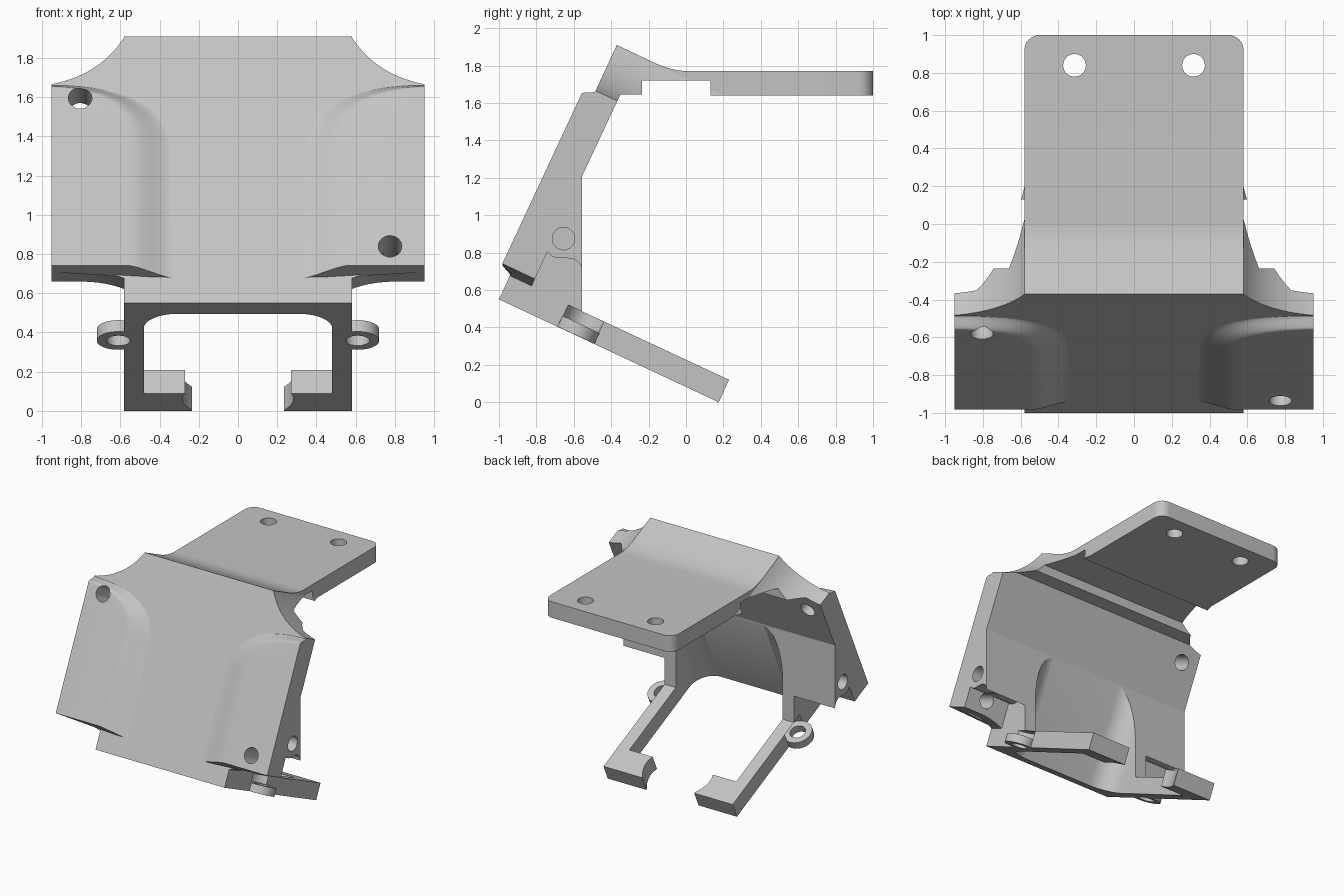
import bpy, bmesh, math
from mathutils import Vector

if "Cube" in bpy.data.objects:
    bpy.data.objects.remove(bpy.data.objects["Cube"])

grey = bpy.data.materials.new("light_grey")
grey.use_nodes = True
grey.diffuse_color = (0.55, 0.55, 0.55, 1)
grey.node_tree.nodes["Principled BSDF"].inputs["Base Color"].default_value = (0.55, 0.55, 0.55, 1)

TILT = math.radians(25)
S, C = math.sin(TILT), math.cos(TILT)


# Frames: u runs back along the arms, v runs up the tilted front face
def tilted(x, u, v):
    return Vector((x, C * u + S * v, -S * u + C * v))


def side(y, z, x):
    return Vector((x, y, z))


def face_on(x, v, u):
    return tilted(x, u, v)


def plan(x, y, z):
    return Vector((x, y, z))


def loft(name, rings):
    """Solid through closed rings of points, with capped ends."""
    bm = bmesh.new()
    loops = [[bm.verts.new(p) for p in ring] for ring in rings]
    n = len(loops[0])
    for a, b in zip(loops, loops[1:]):
        for i in range(n):
            j = (i + 1) % n
            bm.faces.new((a[i], a[j], b[j], b[i]))
    bm.faces.new(loops[0])
    bm.faces.new(loops[-1])
    bmesh.ops.remove_doubles(bm, verts=bm.verts, dist=1e-5)
    bmesh.ops.recalc_face_normals(bm, faces=bm.faces)
    mesh = bpy.data.meshes.new(name)
    bm.to_mesh(mesh)
    bm.free()
    mesh.materials.append(grey)
    ob = bpy.data.objects.new(name, mesh)
    bpy.context.collection.objects.link(ob)
    return ob


def prism(name, pts, frame, lo, hi):
    return loft(name, [[frame(a, b, c) for a, b in pts] for c in (lo, hi)])


def boolean(ob, tool, op="DIFFERENCE"):
    mod = ob.modifiers.new(op, "BOOLEAN")
    mod.operation, mod.object, mod.solver = op, tool, "EXACT"
    bpy.context.view_layer.objects.active = ob
    bpy.ops.object.modifier_apply(modifier=mod.name)
    bpy.data.objects.remove(tool)


def arc(cx, cy, r, start, end, n=12):
    angles = [math.radians(start + (end - start) * i / n) for i in range(n + 1)]
    return [(cx + r * math.cos(a), cy + r * math.sin(a)) for a in angles]


def circle(cx, cy, r, n=40):
    return arc(cx, cy, r, 0, 360, n)[:-1]


def bezier(p, q, r, n=14):
    out = []
    for i in range(n + 1):
        t = i / n
        out.append(tuple((1 - t) ** 2 * a + 2 * t * (1 - t) * b + t * t * c
                         for a, b, c in zip(p, q, r)))
    return out


def both(half):
    return half + [(-a, b) for a, b in reversed(half)]


# Bracket body: one side profile holding the top plate, front slab and arms
profile = [(-0.37, 1.91), (-0.19, 1.825)]
profile += bezier((-0.19, 1.825), (-0.08, 1.77), (0.02, 1.77), 10)[1:]
profile += [(1.05, 1.77), (1.05, 1.64), (0.13, 1.64), (0.13, 1.72), (-0.235, 1.72),
            (-0.235, 1.645), (-0.351, 1.645), (-0.555, 1.21), (-0.555, 0.486),
            (0.23, 0.12), (0.175, 0.0), (-1.0, 0.55)]
body = prism("bracket_body", profile, side, -1.1, 1.1)

# Front outline: narrow base, wide wings, concave shoulders
outline = [(0.58, -0.2), (0.58, 0.215)]
outline += bezier((0.58, 0.215), (0.68, 0.256), (0.8, 0.256), 8)[1:]
outline += [(0.95, 0.256)]
outline += bezier((0.95, 1.305), (0.70, 1.36), (0.58, 1.57), 20)
outline += [(0.58, 3)]
boolean(body, prism("outline", both(outline), face_on, -2, 2), "INTERSECT")

# Rounded corners of the top plate
plate_outline = [(1.2, -1.5), (1.2, 0.92)] + arc(0.5, 0.92, 0.08, 0, 90)
boolean(body, prism("plan", both(plate_outline), plan, -1, 3), "INTERSECT")

# Cavity between the arms, with hooked arm ends
cavity = arc(0.305, -0.835, 0.175, -90, 0, 14)
cavity += [(0.48, -0.05), (0.27, -0.05)]
cavity += bezier((0.27, -0.05), (0.31, 0.04), (0.235, 0.15), 8)[1:]
cavity += [(0.235, 0.4)]
boolean(body, prism("cavity", both(cavity), tilted, -0.3, 1.1))

for s in (-1, 1):
    # Notch under the rear of each wing
    notch = [(-0.98, 0.32), (-0.826, 0.62), (-0.741, 0.805), (-0.715, 0.78)]
    notch += bezier((-0.715, 0.78), (-0.695, 0.77), (-0.67, 0.77), 4)[1:]
    notch += bezier((-0.63, 0.77), (-0.56, 0.765), (-0.555, 0.70), 8)
    notch += [(-0.4, 0.70), (-0.4, 0.2)]
    boolean(body, prism("notch", notch, side, s * 0.58, s * 1.2))
    # Blind screw hole in the wing side
    boolean(body, prism("side_hole", circle(-0.655, 0.875, 0.06), side, s * 0.78, s * 1.1))
    # Plate hole
    boolean(body, prism("plate_hole", circle(s * 0.315, 0.84, 0.06), plan, 1.5, 1.9))
    # Clearance above the lug and the lug hole through the arm
    boolean(body, prism("clearance", circle(s * 0.61, -0.685, 0.11), tilted, 0.14, 0.205))
    boolean(body, prism("lug_hole", circle(s * 0.61, -0.685, 0.06), tilted, 0, 0.204))


# Raised front pads, blending into the centre face
def wing_pad(name, s):
    low = [(0.33, 0.215)] + bezier((0.33, 0.95), (0.36, 1.305), (0.95, 1.305), 20)
    high = [(0.55, 0.256)] + bezier((0.55, 1.0), (0.57, 1.235), (0.95, 1.258), 20)
    rings = []
    for (ax, av), (bx, bv) in zip(low, high):
        ring = [(ax, -1.125, av)]
        for i in range(11):
            t = i / 10
            rise = t * t * (3 - 2 * t)
            ring.append((ax + (bx - ax) * t, -1.139 - 0.064 * rise, av + (bv - av) * t))
        ring += [(0.95, -1.203, bv), (0.95, -1.125, bv)]
        rings.append([tilted(s * x, u, v) for x, u, v in ring])
    return loft(name, rings)


pads = {1: wing_pad("left_wing_pad", 1), -1: wing_pad("right_wing_pad", -1)}

# Diagonal pair of holes through the wings
for s, x, v in ((-1, -0.805, 1.199), (1, 0.775, 0.365)):
    for ob in (body, pads[s]):
        boolean(ob, prism("wing_hole", circle(x, v, 0.06), face_on, -1.5, -0.9))

# Ring lugs on the arms
lugs = []
for s, name in ((1, "left_lug"), (-1, "right_lug")):
    lug = prism(name, circle(s * 0.61, -0.685, 0.11), tilted, 0.076, 0.14)
    boolean(lug, prism("lug_hole", circle(s * 0.61, -0.685, 0.06), tilted, 0, 0.3))
    lugs.append(lug)

# Smooth the curved surfaces, keep real edges sharp
bpy.ops.object.select_all(action="DESELECT")
for ob in [body, *pads.values(), *lugs]:
    ob.select_set(True)
bpy.context.view_layer.objects.active = body
bpy.ops.object.shade_smooth_by_angle(angle=math.radians(25))
